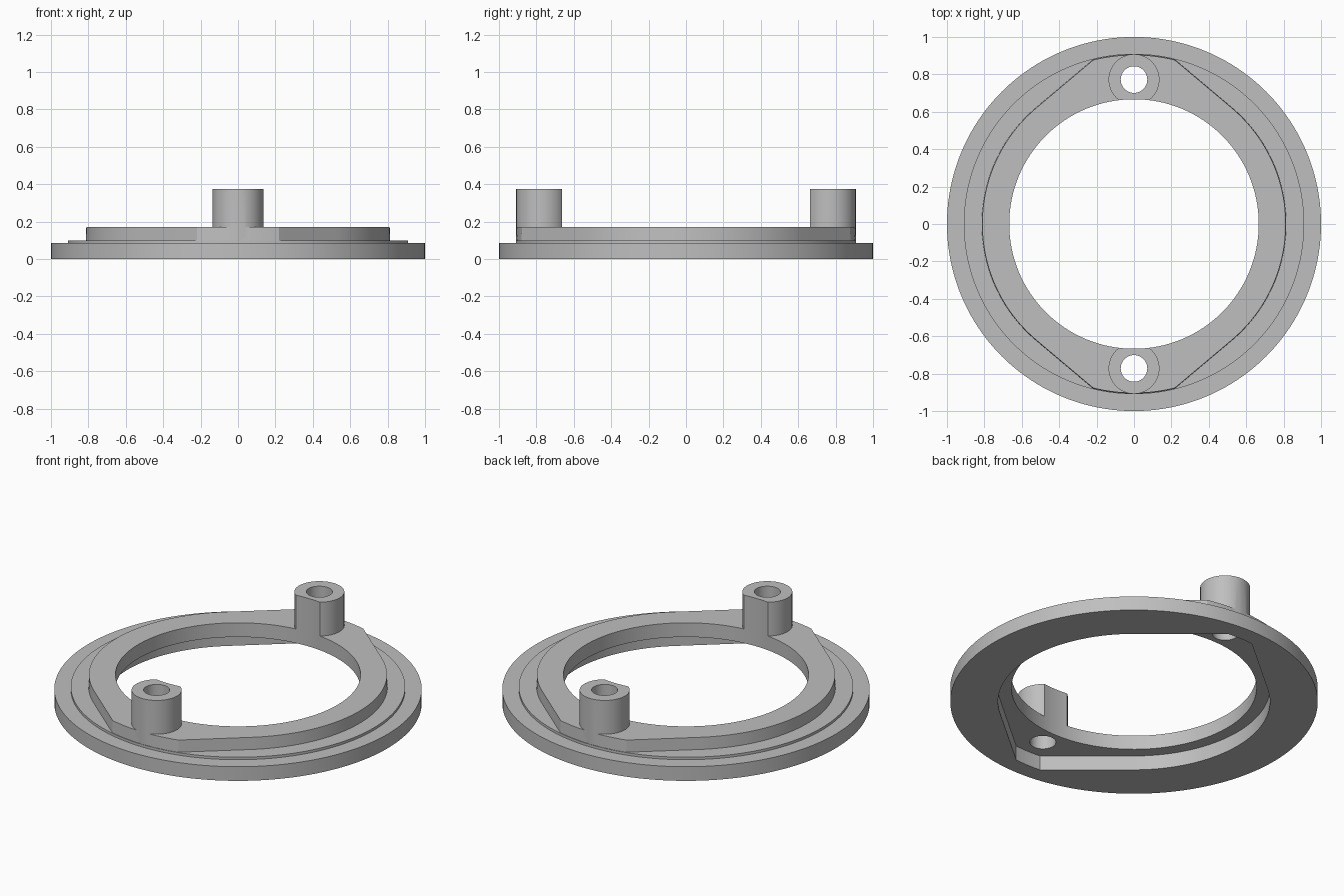
import bpy, bmesh
from math import sin, cos, acos, atan2, pi, radians

default = bpy.data.objects.get("Cube")
if default:
    bpy.data.objects.remove(default, do_unlink=True)

grey = bpy.data.materials.new("plain grey")
grey.use_nodes = True
colour = (0.52, 0.52, 0.52, 1)
grey.diffuse_color = colour
grey.node_tree.nodes["Principled BSDF"].inputs["Base Color"].default_value = colour


def circle(r, cy=0.0, n=160):
    return [(r * cos(2 * pi * i / n), cy + r * sin(2 * pi * i / n)) for i in range(n)]


def arc(r, start, end, n):
    return [(r * cos(start + (end - start) * i / n),
             r * sin(start + (end - start) * i / n)) for i in range(n + 1)]


def lens(side_r, tip_r, tangent=radians(49.9)):
    """Round sides joined by tangent lines to narrow arcs at both ends."""
    tip = tangent + acos(side_r / tip_r)
    half = arc(side_r, -tangent, tangent, 48) + arc(tip_r, tip, pi - tip, 16)
    return half + [(-x, -y) for x, y in half]


def prism(name, outline, z0, z1, taper=1.0):
    """Closed solid between two heights, with an optional draft."""
    bm = bmesh.new()
    low = [bm.verts.new((x, y, z0)) for x, y in outline]
    high = [bm.verts.new((x * taper, y * taper, z1)) for x, y in outline]
    bm.faces.new(low[::-1])
    bm.faces.new(high)
    for i in range(len(low)):
        j = (i + 1) % len(low)
        bm.faces.new((low[i], low[j], high[j], high[i]))
    mesh = bpy.data.meshes.new(name)
    bm.to_mesh(mesh)
    bm.free()
    mesh.materials.append(grey)
    ob = bpy.data.objects.new(name, mesh)
    bpy.context.collection.objects.link(ob)
    return ob


def combine(body, tool, operation):
    """Apply one boolean and discard its tool."""
    tool.hide_render = True
    mod = body.modifiers.new(operation.lower(), "BOOLEAN")
    mod.operation, mod.solver, mod.object = operation, "EXACT", tool
    bpy.context.view_layer.update()
    graph = bpy.context.evaluated_depsgraph_get()
    result = bpy.data.meshes.new_from_object(body.evaluated_get(graph))
    body.modifiers.clear()
    body.data = result
    bpy.data.objects.remove(tool, do_unlink=True)


# Flange, low step and raised lens-shaped plate
ring = prism("mounting_ring", circle(1.0), 0, 0.085)
combine(ring, prism("step", circle(0.91), 0.04, 0.1), "UNION")
combine(ring, prism("raised_plate", lens(0.816, 0.909), 0.03, 0.172, 0.994), "UNION")

# Screw bosses at the front and back
BOSS_Y = 0.772
for side in (-1, 1):
    combine(ring, prism("boss", circle(0.136, side * BOSS_Y, 64), 0.05, 0.375), "UNION")

# Underside recess, central opening and screw holes
combine(ring, prism("recess", lens(0.74, 0.9), -0.1, 0.087), "DIFFERENCE")
combine(ring, prism("opening", circle(0.667), -0.2, 0.6), "DIFFERENCE")
for side in (-1, 1):
    combine(ring, prism("screw_hole", circle(0.071, side * BOSS_Y, 48), -0.2, 0.6), "DIFFERENCE")

bpy.ops.object.select_all(action="DESELECT")
ring.select_set(True)
bpy.context.view_layer.objects.active = ring
bpy.ops.object.shade_smooth_by_angle(angle=radians(25))
